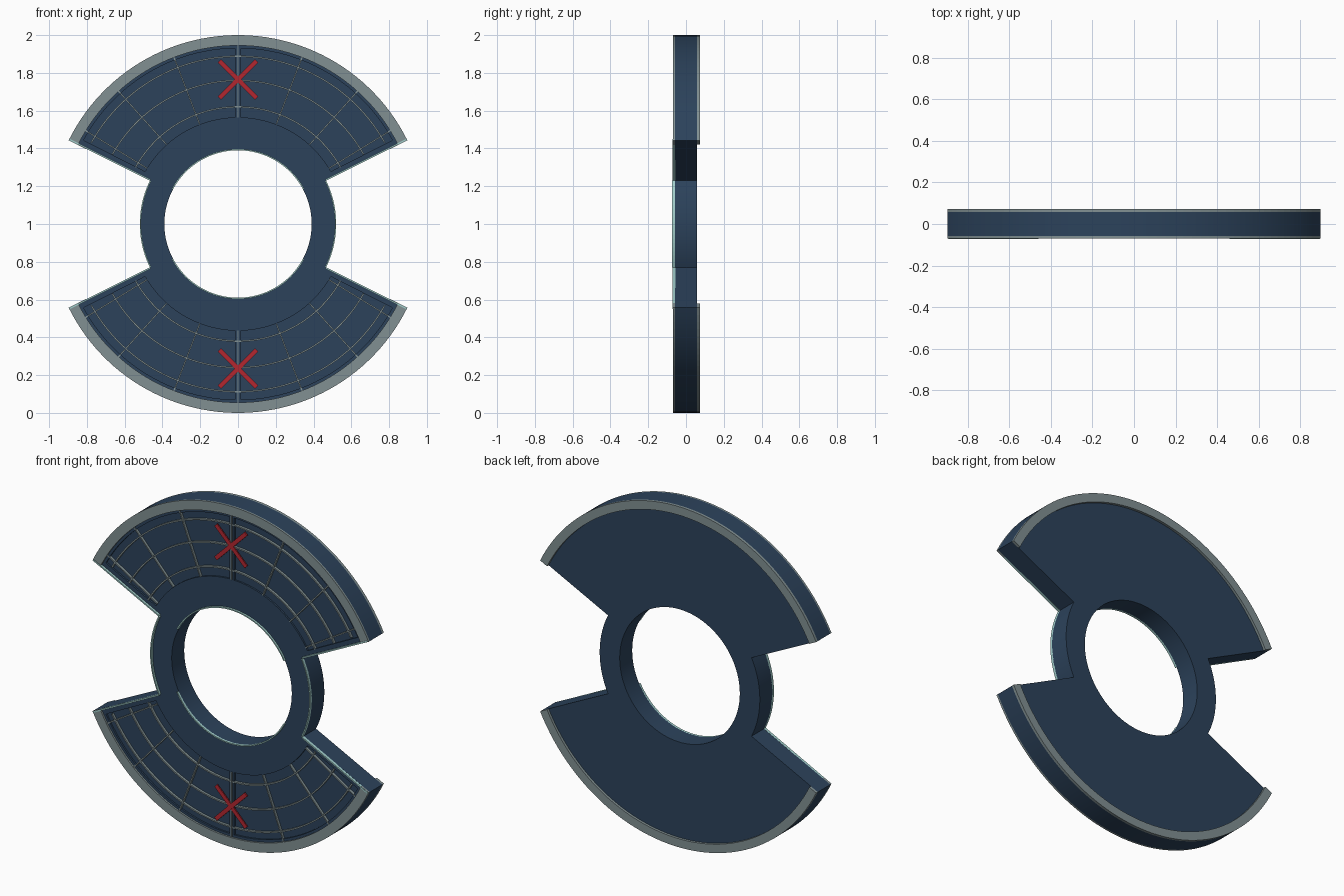
import bpy, bmesh
from math import sin, cos, radians, pi

if "Cube" in bpy.data.objects:
    bpy.data.objects.remove(bpy.data.objects["Cube"])

HALF = 63.7          # half opening of each fan blade, degrees from vertical
R_HOLE, R_RING, R_OUT = 0.39, 0.52, 1.0
Y = 0.058            # half thickness of the body


def material(name, rgb):
    m = bpy.data.materials.new(name)
    m.diffuse_color = (*rgb, 1)
    m.use_nodes = True
    m.node_tree.nodes["Principled BSDF"].inputs["Base Color"].default_value = m.diffuse_color
    return m


NAVY = material("navy", (0.025, 0.055, 0.105))
GREY = material("grey", (0.22, 0.28, 0.29))
TEAL = material("teal", (0.36, 0.62, 0.60))
RED = material("red", (0.45, 0.02, 0.03))


def pt(r, deg):
    a = radians(deg)
    return (r * sin(a), 1 + r * cos(a))


def arc(r, a0, a1, step=2.5):
    n = max(1, round(abs(a1 - a0) / step))
    return [pt(r, a0 + (a1 - a0) * i / n) for i in range(n + 1)]


def prism(name, outline, y0, y1, mat):
    """Extrude an (x, z) outline from y0 to y1."""
    bm = bmesh.new()
    face = bm.faces.new([bm.verts.new((x, y0, z)) for x, z in outline])
    ext = bmesh.ops.extrude_face_region(bm, geom=[face])
    verts = [v for v in ext["geom"] if isinstance(v, bmesh.types.BMVert)]
    bmesh.ops.translate(bm, verts=verts, vec=(0, y1 - y0, 0))
    bmesh.ops.recalc_face_normals(bm, faces=bm.faces)
    me = bpy.data.meshes.new(name)
    bm.to_mesh(me)
    bm.free()
    ob = bpy.data.objects.new(name, me)
    bpy.context.collection.objects.link(ob)
    me.materials.append(mat)
    return ob


def sector(name, r0, r1, a0, a1, y0, y1, mat):
    return prism(name, arc(r0, a0, a1) + arc(r1, a1, a0), y0, y1, mat)


def bar(name, p, q, w, y0, y1, mat):
    """Straight strip of width w between two (x, z) points."""
    dx, dz = q[0] - p[0], q[1] - p[1]
    k = w / 2 / (dx * dx + dz * dz) ** 0.5
    nx, nz = -dz * k, dx * k
    return prism(name, [(p[0] + nx, p[1] + nz), (q[0] + nx, q[1] + nz),
                        (q[0] - nx, q[1] - nz), (p[0] - nx, p[1] - nz)], y0, y1, mat)


# Body: ring with two fan blades in one outline, central hole cut through
outline = (arc(R_OUT, -HALF, HALF) + arc(R_RING, HALF, 180 - HALF)
           + arc(R_OUT, 180 - HALF, 180 + HALF) + arc(R_RING, 180 + HALF, 360 - HALF))
body = prism("fan_body", outline, -Y, Y, NAVY)
cutters = [prism("hole_cutter", arc(R_HOLE, 0, 357.5), -0.2, 0.2, NAVY)]

# Shallow panel recesses, two per blade, with a straight rib between them
for base in (0, 180):
    for s in (1, -1):
        d0, d1 = 0.016 / 0.57 * 180 / pi, 0.016 / 0.93 * 180 / pi
        shape = (arc(0.565, base + s * d0, base + s * 60.5)
                 + arc(0.93, base + s * 61.5, base + s * d1))
        cutters.append(prism("panel_cutter", shape, -0.2, -Y + 0.010, NAVY))
bpy.context.view_layer.objects.active = body
for c in cutters:
    mod = body.modifiers.new("cut", "BOOLEAN")
    mod.object, mod.solver = c, "EXACT"
    bpy.ops.object.modifier_apply(modifier=mod.name)
    bpy.data.objects.remove(c)

for base, side in ((0, "upper"), (180, "lower")):
    # Grey rims on both faces
    sector(side + "_front_rim", 0.945, R_OUT, base - HALF, base + HALF, -0.069, -Y, GREY)
    sector(side + "_back_rim", 0.95, R_OUT, base - HALF, base + HALF, Y, 0.073, GREY)
    # Grid on the panels: concentric arcs and spokes
    for r in (0.62, 0.76, 0.888):
        sector(side + "_grid_arc", r - 0.004, r + 0.004, base - 61, base + 61,
               -0.062, -0.046, GREY)
    for a in (-58.5, -42, -21, 0, 21, 42, 58.5):
        bar(side + "_grid_spoke", pt(0.565, base + a), pt(0.946, base + a), 0.007,
            -0.063, -0.046, GREY)
    # Red cross marker
    cz = 1 + 0.765 * cos(radians(base))
    for s in (1, -1):
        bar(side + "_cross_bar", (-0.098, cz - s * 0.098), (0.098, cz + s * 0.098),
            0.024, -0.068 - 0.001 * s, -0.060, RED)
    # Teal edge trims: blade sides, hole lip and ring flank
    for s in (1, -1):
        a = base + s * (HALF - 0.3)
        bar(side + "_blade_trim", pt(R_RING, a), pt(R_OUT - 0.002, a), 0.008,
            -0.072, -Y + 0.002, TEAL)
    sector(side + "_hole_trim", R_HOLE, R_HOLE + 0.007, base - 62, base + 62,
           -0.070, -Y + 0.002, TEAL)
    sector(side + "_ring_trim", R_RING - 0.007, R_RING, base + HALF, base + 180 - HALF,
           -0.073, -Y + 0.002, TEAL)

# Smooth the curved walls, keep the edges crisp
bpy.ops.object.select_all(action="DESELECT")
body.select_set(True)
bpy.context.view_layer.objects.active = body
bpy.ops.object.shade_smooth_by_angle(angle=radians(30))
